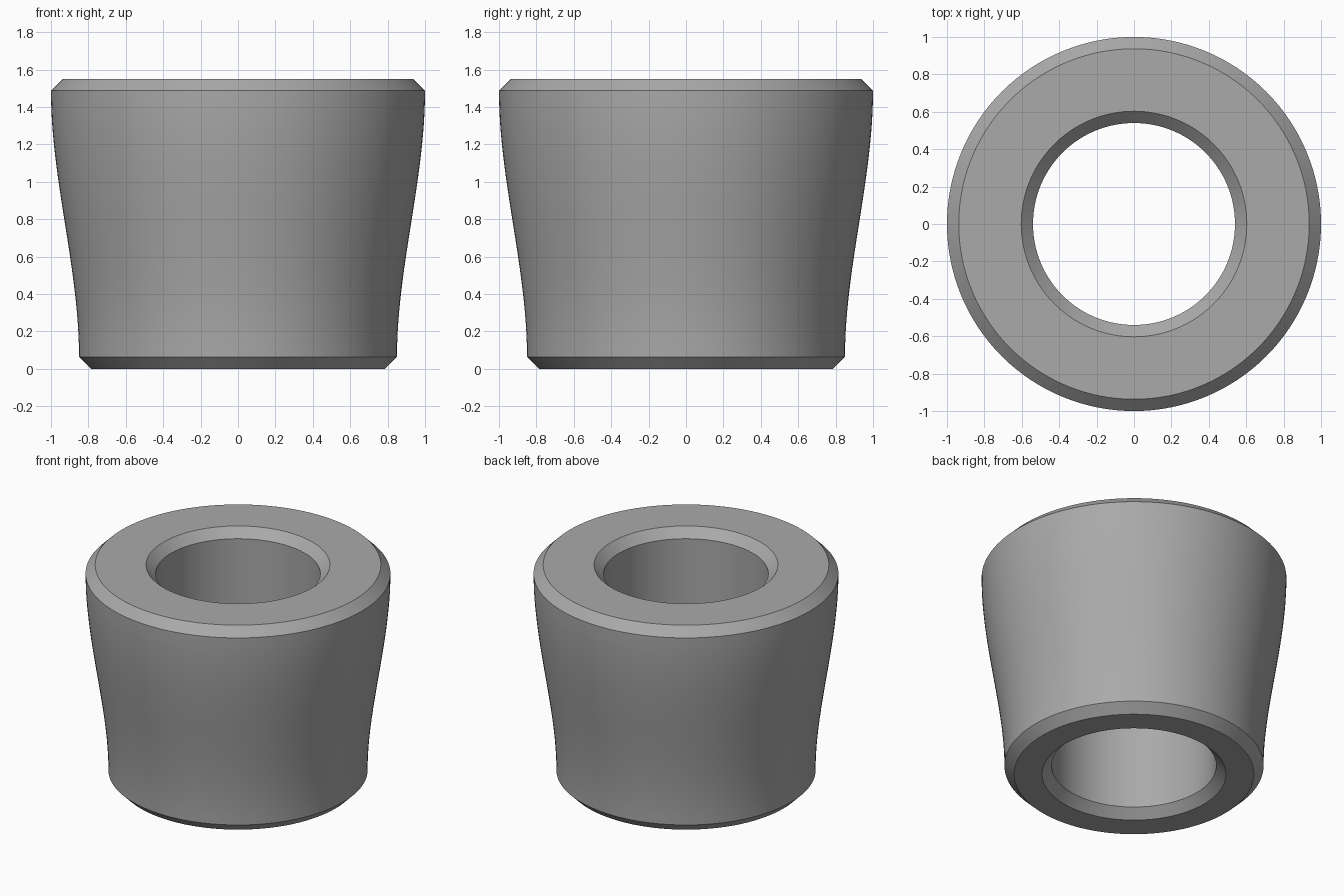
import bpy
import bmesh
import math

cube = bpy.data.objects.get("Cube")
if cube:
    bpy.data.objects.remove(cube, do_unlink=True)

# Main dimensions
HEIGHT, CHAMFER = 1.55, 0.063
TOP_R, BOTTOM_R, BORE_R = 1.0, 0.85, 0.54
SEGMENTS, WALL_STEPS = 128, 24

# Plain grey material
grey = bpy.data.materials.new("plain_grey")
grey.use_nodes = True
colour = (0.4, 0.4, 0.4, 1)
grey.diffuse_color = colour
grey.node_tree.nodes["Principled BSDF"].inputs["Base Color"].default_value = colour

# Cross-section: gently S-curved outer wall, chamfered rims, straight bore
low, high = CHAMFER, HEIGHT - CHAMFER
profile = [(BORE_R + CHAMFER, 0), (BOTTOM_R - CHAMFER, 0)]
for i in range(WALL_STEPS + 1):
    t = i / WALL_STEPS
    ease = t * t * (3 - 2 * t)
    profile.append((BOTTOM_R + (TOP_R - BOTTOM_R) * ease, low + (high - low) * t))
profile += [(TOP_R - CHAMFER, HEIGHT), (BORE_R + CHAMFER, HEIGHT),
            (BORE_R, high), (BORE_R, low)]

# Revolve the closed cross-section around z
bm = bmesh.new()
rings = []
for s in range(SEGMENTS):
    a = math.tau * s / SEGMENTS
    rings.append([bm.verts.new((r * math.cos(a), r * math.sin(a), z)) for r, z in profile])
count = len(profile)
for s in range(SEGMENTS):
    here, there = rings[s], rings[(s + 1) % SEGMENTS]
    for i in range(count):
        j = (i + 1) % count
        bm.faces.new((here[i], there[i], there[j], here[j]))
bmesh.ops.recalc_face_normals(bm, faces=bm.faces)

mesh = bpy.data.meshes.new("tapered_sleeve")
bm.to_mesh(mesh)
bm.free()
mesh.materials.append(grey)
sleeve = bpy.data.objects.new("tapered_sleeve", mesh)
bpy.context.collection.objects.link(sleeve)

# Smooth walls with crisp chamfer edges
bpy.ops.object.select_all(action="DESELECT")
sleeve.select_set(True)
bpy.context.view_layer.objects.active = sleeve
bpy.ops.object.shade_smooth_by_angle(angle=math.radians(30))
